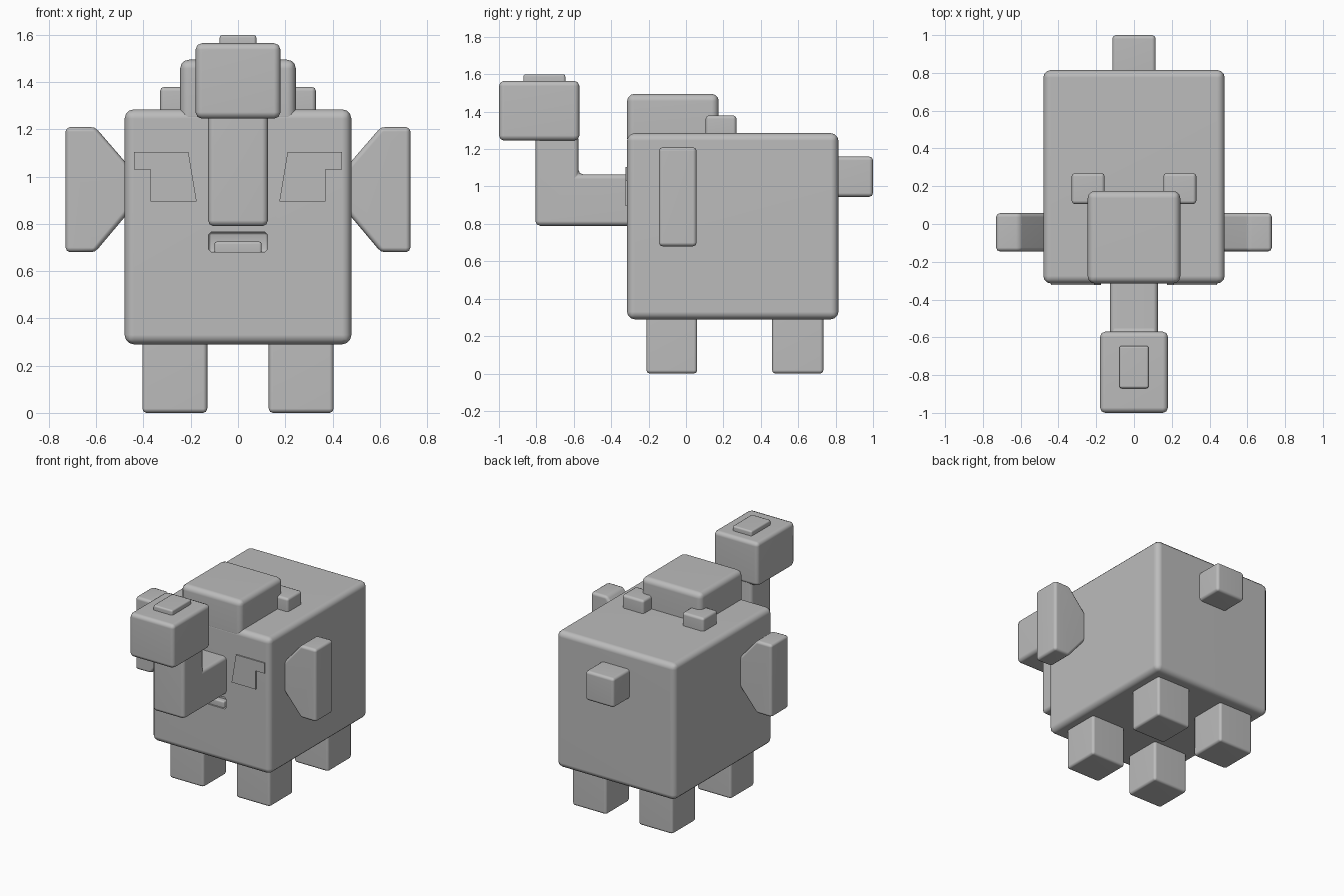
import bpy, bmesh, math
from mathutils import Vector

if "Cube" in bpy.data.objects:
    bpy.data.objects.remove(bpy.data.objects["Cube"])

grey = bpy.data.materials.new("plain_grey")
grey.diffuse_color = (0.5, 0.5, 0.5, 1)
grey.use_nodes = True
grey.node_tree.nodes["Principled BSDF"].inputs["Base Color"].default_value = grey.diffuse_color


def prism(name, pts, axis, lo, hi, bevel=0.02, segments=2):
    """Extrude a 2D outline along x ('x': y,z points) or y ('y': x,z points)."""
    bm = bmesh.new()

    def co(p, d):
        return (d, p[0], p[1]) if axis == "x" else (p[0], d, p[1])

    face = bm.faces.new([bm.verts.new(co(p, lo)) for p in pts])
    ext = bmesh.ops.extrude_face_region(bm, geom=[face])["geom"]
    step = Vector(co((0, 0), hi - lo))
    bmesh.ops.translate(bm, vec=step, verts=[v for v in ext if isinstance(v, bmesh.types.BMVert)])
    bmesh.ops.recalc_face_normals(bm, faces=bm.faces)
    if bevel:
        bmesh.ops.bevel(bm, geom=bm.edges[:], offset=bevel, segments=segments,
                        profile=0.5, affect="EDGES", clamp_overlap=True)
    me = bpy.data.meshes.new(name)
    bm.to_mesh(me)
    bm.free()
    me.materials.append(grey)
    ob = bpy.data.objects.new(name, me)
    bpy.context.collection.objects.link(ob)
    return ob


def box(name, x, y, z, bevel=0.02, segments=2):
    return prism(name, [(x[0], z[0]), (x[1], z[0]), (x[1], z[1]), (x[0], z[1])],
                 "y", y[0], y[1], bevel, segments)


def finish(ob):
    bpy.ops.object.select_all(action="DESELECT")
    ob.select_set(True)
    bpy.context.view_layer.objects.active = ob
    bpy.ops.object.shade_smooth_by_angle(angle=math.radians(50))
    wn = ob.modifiers.new("weighted_normals", "WEIGHTED_NORMAL")
    wn.keep_sharp = True


parts = []

# Body with a shallow mouth recess cut in the front
body = box("body", (-0.48, 0.48), (-0.315, 0.815), (0.29, 1.285), 0.04, 3)
cutter = box("mouth_cutter", (-0.125, 0.125), (-0.40, -0.265), (0.68, 0.765), 0.012, 1)
cut = body.modifiers.new("mouth", "BOOLEAN")
cut.operation = "DIFFERENCE"
cut.solver = "EXACT"
cut.object = cutter
bpy.context.view_layer.objects.active = body
bpy.ops.object.modifier_apply(modifier="mouth")
bpy.data.objects.remove(cutter)
parts.append(body)
parts.append(box("lower_lip", (-0.10, 0.10), (-0.305, -0.25), (0.67, 0.725), 0.01))

# Trunk, its square tip and the cap on top
trunk = [(-0.25, 0.79), (-0.805, 0.79), (-0.805, 1.28), (-0.575, 1.28), (-0.575, 1.065), (-0.25, 1.065)]
parts.append(prism("trunk", trunk, "x", -0.127, 0.127, 0.025))
parts.append(box("trunk_tip", (-0.18, 0.18), (-1.0, -0.57), (1.245, 1.565), 0.028))
parts.append(box("trunk_cap", (-0.078, 0.078), (-0.87, -0.645), (1.53, 1.60), 0.012))

# Raised block and tail
parts.append(box("head_block", (-0.245, 0.245), (-0.315, 0.175), (1.22, 1.495), 0.038, 3))
parts.append(box("tail", (-0.115, 0.115), (0.77, 1.0), (0.945, 1.16), 0.02))

# Mirrored parts
ear = [(0.445, 0.87), (0.605, 0.68), (0.73, 0.68), (0.73, 1.21), (0.605, 1.21), (0.445, 1.025)]
eye = [(0.175, 0.895), (0.37, 0.895), (0.37, 1.03), (0.44, 1.03), (0.44, 1.105), (0.21, 1.105)]
for side, s in (("right", 1), ("left", -1)):
    def flip(pts):
        return [(s * a, b) for a, b in pts]
    parts.append(prism(side + "_ear", flip(ear), "y", -0.145, 0.057, 0.02))
    parts.append(prism(side + "_eye", flip(eye), "y", -0.324, -0.3145, 0))
    parts.append(box(side + "_top_knob", (s * 0.155, s * 0.33), (0.105, 0.27), (1.25, 1.38), 0.018))
    for end, y in (("front", (-0.212, 0.06)), ("back", (0.46, 0.735))):
        parts.append(box(f"{end}_{side}_leg", (s * 0.13, s * 0.405), y, (0.0, 0.33), 0.018))

for ob in parts:
    finish(ob)
